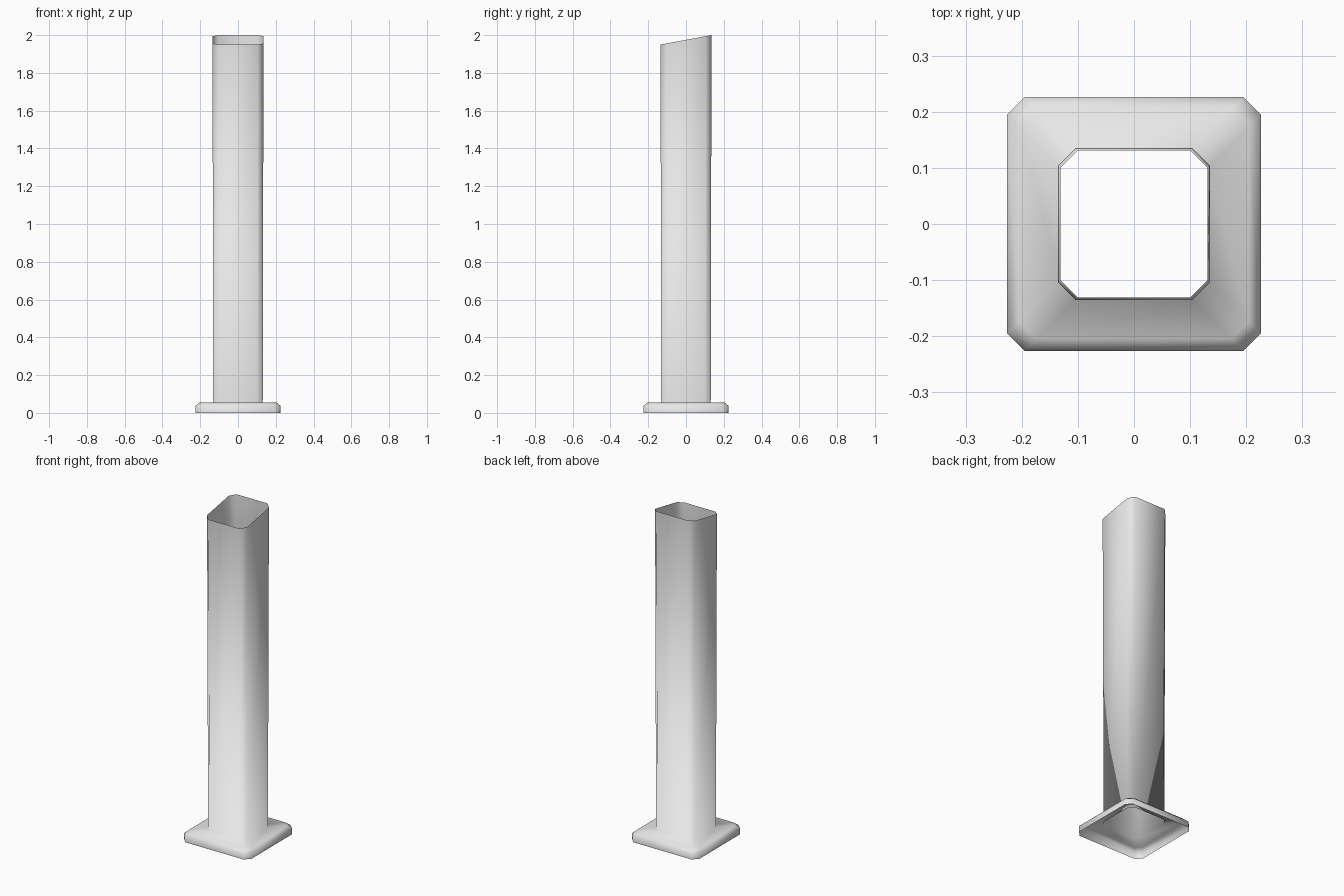
import bpy
import bmesh

cube = bpy.data.objects.get("Cube")
if cube:
    bpy.data.objects.remove(cube, do_unlink=True)

metal = bpy.data.materials.new("light grey")
metal.use_nodes = True
colour = (0.8, 0.8, 0.8, 1)
metal.diffuse_color = colour
metal.node_tree.nodes["Principled BSDF"].inputs["Base Color"].default_value = colour


def ring(bm, half, z, chamfer=0.031, slope=0.0):
    """Square loop with cut corners; slope tilts it along y."""
    c = half - chamfer
    corners = [(half, -c), (half, c), (c, half), (-c, half),
               (-half, c), (-half, -c), (-c, -half), (c, -half)]
    return [bm.verts.new((x, y, z + slope * y)) for x, y in corners]


# One open shell: flange skirt, bevelled shoulder, tube and slanted mouth
bm = bmesh.new()
top_half = 0.135
slope = 0.05 / (2 * top_half)
rings = [
    ring(bm, 0.226, 0),
    ring(bm, 0.226, 0.036),
    ring(bm, 0.205, 0.055),
    ring(bm, 0.131, 0.055),
    ring(bm, top_half, 1.975, slope=slope),
]
for low, high in zip(rings, rings[1:]):
    for i in range(8):
        j = (i + 1) % 8
        bm.faces.new((low[i], low[j], high[j], high[i]))
for face in bm.faces:
    face.smooth = True

mesh = bpy.data.meshes.new("flanged_tube")
bm.to_mesh(mesh)
bm.free()
mesh.materials.append(metal)
tube = bpy.data.objects.new("flanged_tube", mesh)
bpy.context.collection.objects.link(tube)
